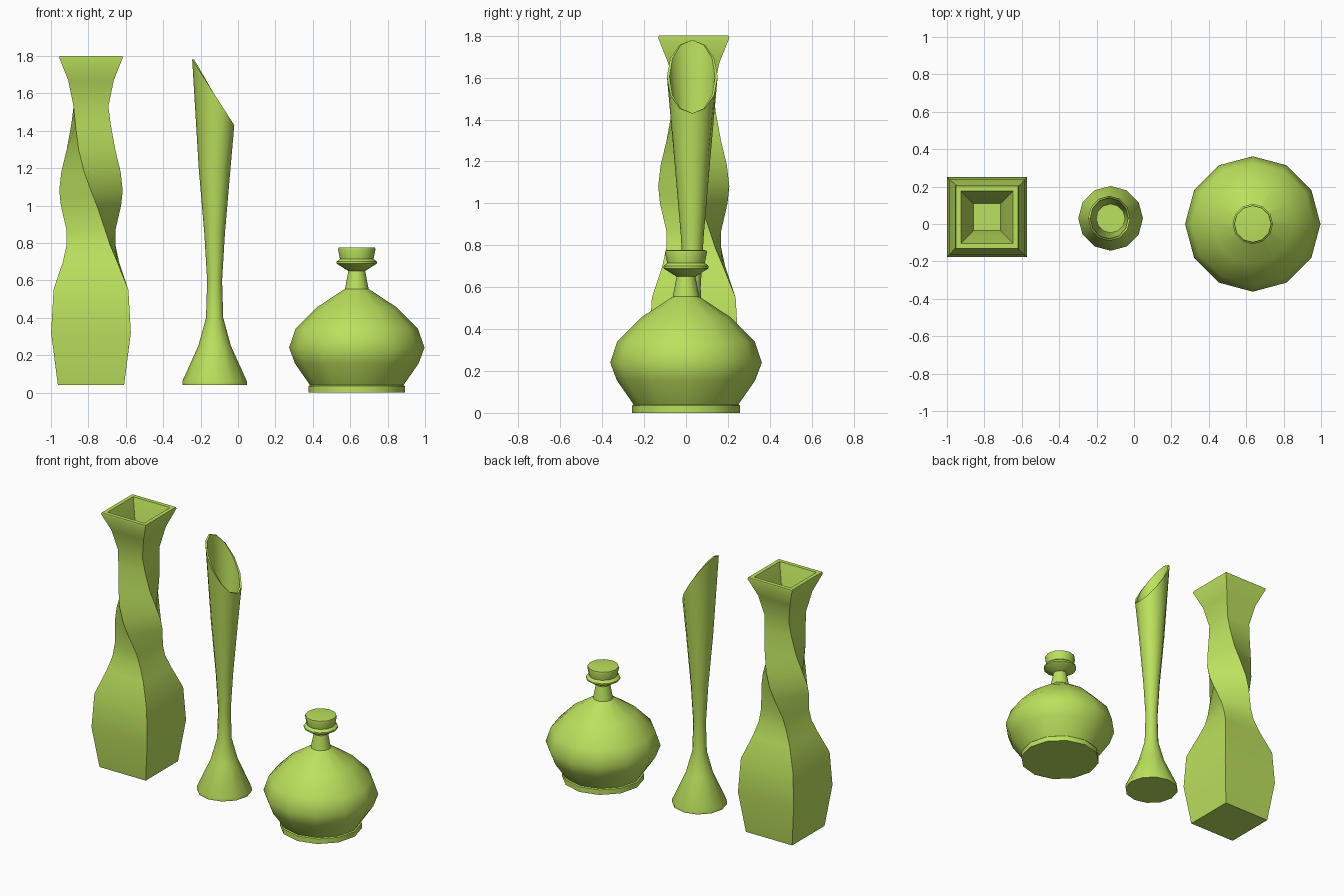
import bpy, bmesh, math

if "Cube" in bpy.data.objects:
    bpy.data.objects.remove(bpy.data.objects["Cube"])

green = bpy.data.materials.new("green_glaze")
green.diffuse_color = (0.50, 0.75, 0.11, 1)
green.use_nodes = True
green.node_tree.nodes["Principled BSDF"].inputs["Base Color"].default_value = green.diffuse_color


def ring(cx, cy, z, r, sides=12, turn=0.0):
    """Horizontal polygon ring."""
    return [(cx + r * math.cos(turn + 2 * math.pi * i / sides),
             cy + r * math.sin(turn + 2 * math.pi * i / sides), z)
            for i in range(sides)]


def loft(name, rings):
    """Skin a stack of rings and cap both ends."""
    bm = bmesh.new()
    rows = [[bm.verts.new(p) for p in r] for r in rings]
    n = len(rows[0])
    for a, b in zip(rows, rows[1:]):
        for i in range(n):
            j = (i + 1) % n
            bm.faces.new((a[i], a[j], b[j], b[i]))
    bm.faces.new(rows[0][::-1])
    bm.faces.new(rows[-1])
    bmesh.ops.recalc_face_normals(bm, faces=bm.faces[:])
    mesh = bpy.data.meshes.new(name)
    bm.to_mesh(mesh)
    bm.free()
    mesh.materials.append(green)
    obj = bpy.data.objects.new(name, mesh)
    bpy.context.collection.objects.link(obj)
    bpy.ops.object.select_all(action='DESELECT')
    obj.select_set(True)
    bpy.context.view_layer.objects.active = obj
    bpy.ops.object.shade_smooth_by_angle(angle=math.radians(40))
    return obj


# Squat bottle: foot, body and neck
bottle = [(0, .258), (.035, .258), (.04, .25), (.155, .33), (.24, .362),
          (.34, .328), (.455, .215), (.555, .063), (.66, .043)]
loft("round_bottle", [ring(.635, 0, z, r) for z, r in bottle])

# Flat-topped stopper
stopper = [(.65, .045), (.69, .108), (.70, .108), (.715, .09), (.765, .1),
           (.775, .098), (.777, .085)]
loft("bottle_stopper", [ring(.635, 0, z, r) for z, r in stopper])


# Bud vase with a slanted, hollow mouth
def slanted(rx, ry, drop):
    return [(-.1325 + rx * math.cos(a), .03 + ry * math.sin(a),
             1.605 - drop - .175 * math.cos(a))
            for a in (2 * math.pi * i / 12 for i in range(12))]


bud = [(.04, .173), (.06, .173), (.25, .087), (.4, .046), (.6, .04),
       (.85, .055), (1.2, .085)]
loft("bud_vase", [ring(-.125, .03, z, r) for z, r in bud]
     + [slanted(.1125, .121, 0), slanted(.101, .109, 0),
        ring(-.125, .03, 1.2, .077)])

# Twisted square vase: (height, half width, clockwise turn), ending inside
square = [(.04, .177, 0), (.32, .213, 0), (.55, .2, 0), (.70, .145, 2),
          (.79, .117, 7), (.87, .107, 15), (1.0, .116, 34), (1.08, .12, 45),
          (1.18, .115, 58), (1.30, .103, 72), (1.43, .095, 83),
          (1.53, .093, 90), (1.67, .122, 90), (1.79, .17, 90),
          (1.80, .167, 90), (1.80, .14, 90), (1.67, .1, 90), (1.50, .072, 90)]
loft("twisted_vase",
     [ring(-.786, .037, z, h * math.sqrt(2), 4, math.pi / 4 - math.radians(t))
      for z, h, t in square])
